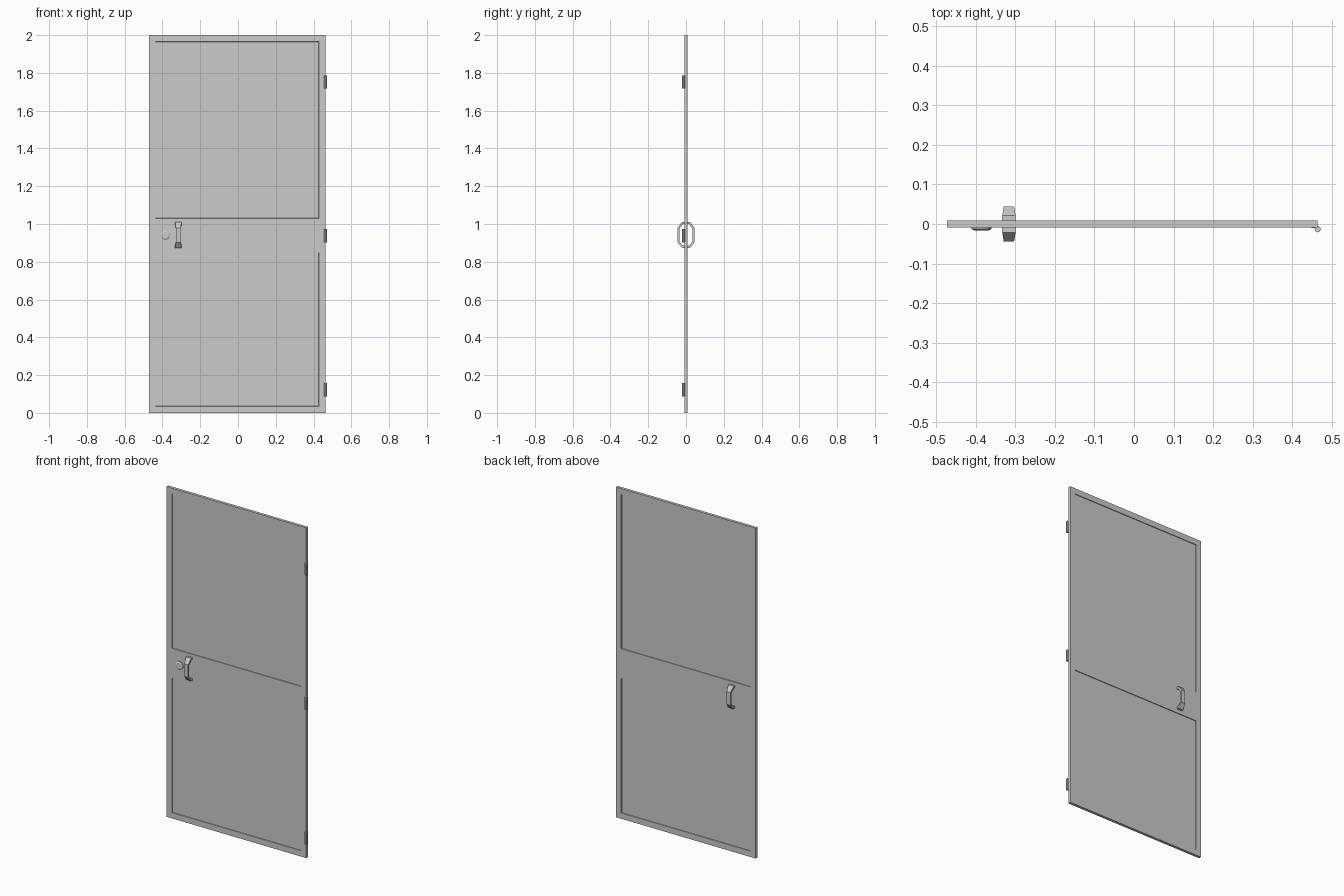
import bpy, bmesh, math
from mathutils import Vector, Matrix

if "Cube" in bpy.data.objects:
    bpy.data.objects.remove(bpy.data.objects["Cube"])

HALF_T = 0.0085          # half the door thickness
X0, X1 = -0.472, 0.463   # door edges
BORDER = 0.035           # stile and rail width


def finish(name, bm):
    bmesh.ops.recalc_face_normals(bm, faces=bm.faces[:])
    mesh = bpy.data.meshes.new(name)
    bm.to_mesh(mesh)
    bm.free()
    obj = bpy.data.objects.new(name, mesh)
    bpy.context.collection.objects.link(obj)
    return obj


def add_box(bm, lo, hi):
    lo, hi = Vector(lo), Vector(hi)
    mat = Matrix.Translation((lo + hi) / 2) @ Matrix.Diagonal((*(hi - lo), 1))
    bmesh.ops.create_cube(bm, size=1, matrix=mat)


# Door leaf: slab cut into a grid, with two shallow panels sunk on each side
bm = bmesh.new()
add_box(bm, (X0, -HALF_T, 0), (X1, HALF_T, 2))
cuts = [((x, 0, 0), (1, 0, 0)) for x in (X0 + BORDER, X1 - BORDER)]
cuts += [((0, 0, z), (0, 0, 1)) for z in (BORDER, 0.85, 1.03, 2 - BORDER)]
for co, no in cuts:
    bmesh.ops.bisect_plane(bm, geom=bm.verts[:] + bm.edges[:] + bm.faces[:],
                           plane_co=co, plane_no=no)
bm.normal_update()
panels = []
for f in bm.faces:
    c = f.calc_center_median()
    if (abs(f.normal.y) > 0.9 and f.calc_area() > 0.3
            and not 0.85 < c.z < 1.03):
        panels.append(f)
bmesh.ops.inset_individual(bm, faces=panels, thickness=0.001, depth=-0.004)
bmesh.ops.dissolve_limit(bm, angle_limit=0.01, verts=bm.verts[:], edges=bm.edges[:])
finish("door_leaf", bm)


# Pull handles: faceted bracket, a strip swept along an angular path
# Each station: outer (y, z), inner (y, z), width; y is distance from door centre
STATIONS = [
    ((0.007, 1.011), (0.007, 0.999), 0.034),
    ((0.021, 1.011), (0.017, 0.999), 0.034),
    ((0.044, 0.980), (0.034, 0.976), 0.026),
    ((0.044, 0.902), (0.034, 0.906), 0.026),
    ((0.021, 0.873), (0.017, 0.885), 0.034),
    ((0.007, 0.873), (0.007, 0.885), 0.034),
]


def handle(name, side):
    bm = bmesh.new()
    rings = []
    for (yo, zo), (yi, zi), w in STATIONS:
        pts = [(-w / 2, yo, zo), (w / 2, yo, zo), (w / 2, yi, zi), (-w / 2, yi, zi)]
        rings.append([bm.verts.new((x - 0.316, y * side, z)) for x, y, z in pts])
    for a, b in zip(rings, rings[1:]):
        for i in range(4):
            j = (i + 1) % 4
            bm.faces.new((a[i], a[j], b[j], b[i]))
    bm.faces.new(rings[0])
    bm.faces.new(rings[-1])
    finish(name, bm)


handle("front_handle", -1)
handle("back_handle", 1)

# Lock cover: round plate with a chamfered rim, front side only
bm = bmesh.new()
profile = [(0.025, -HALF_T + 0.001), (0.025, -0.0125), (0.018, -0.0165)]
rings = []
for r, y in profile:
    rings.append([bm.verts.new((-0.385 + r * math.cos(k * math.tau / 16), y,
                                0.94 + r * math.sin(k * math.tau / 16)))
                  for k in range(16)])
for a, b in zip(rings, rings[1:]):
    for k in range(16):
        n = (k + 1) % 16
        bm.faces.new((a[k], a[n], b[n], b[k]))
bm.faces.new(rings[0])
bm.faces.new(rings[-1])
finish("lock_cover", bm)

# Hinges: thin leaf on the front face plus a faceted knuckle
for label, z in (("lower", 0.122), ("middle", 0.938), ("upper", 1.752)):
    bm = bmesh.new()
    add_box(bm, (0.448, -0.0105, z - 0.033), (0.463, -0.007, z + 0.033))
    bmesh.ops.create_cone(bm, cap_ends=True, segments=8, radius1=0.008,
                          radius2=0.008, depth=0.07,
                          matrix=Matrix.Translation((0.464, -0.013, z)))
    finish(label + "_hinge", bm)
